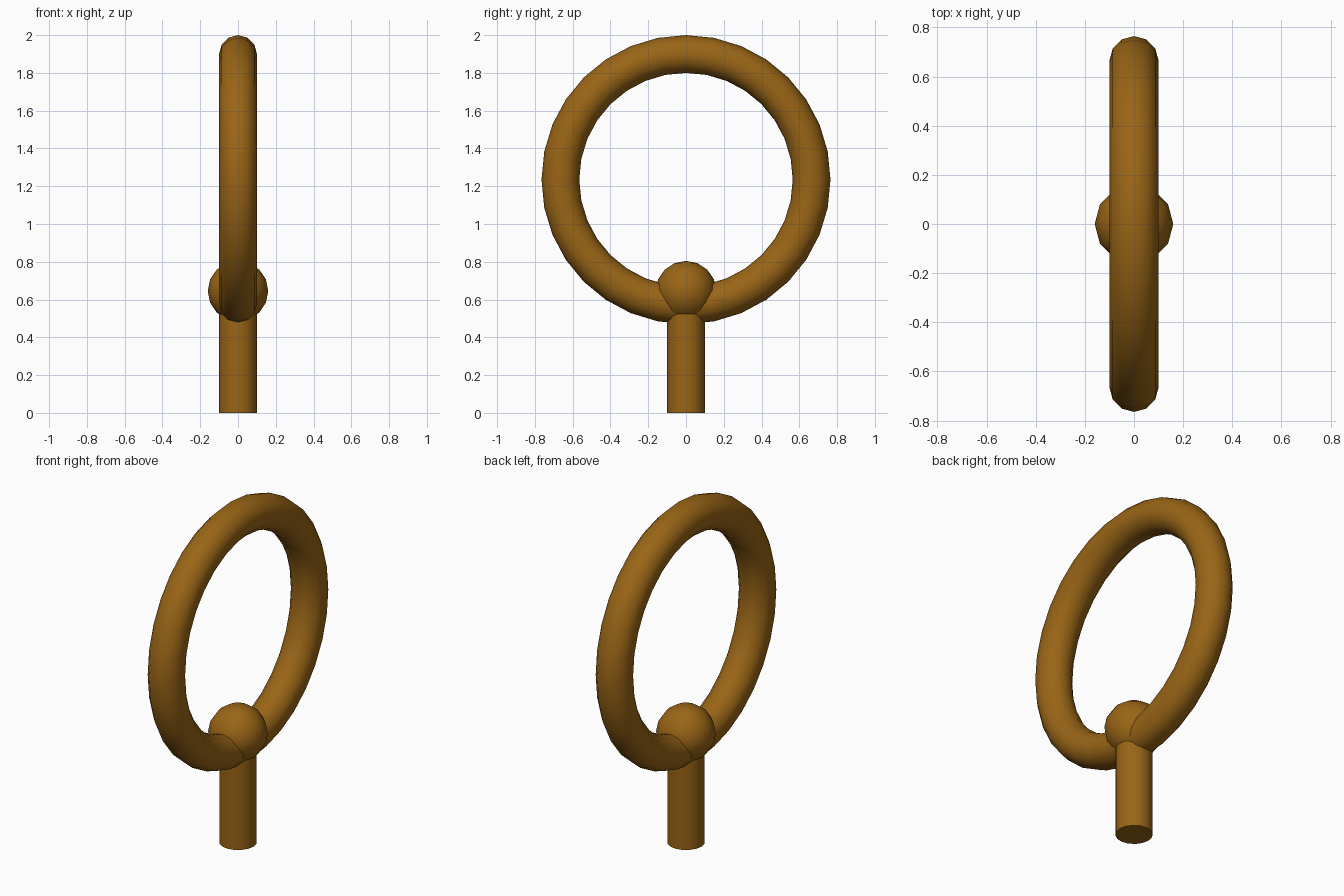
import bpy
from math import pi, radians

if "Cube" in bpy.data.objects:
    bpy.data.objects.remove(bpy.data.objects["Cube"])

mat = bpy.data.materials.new("bronze")
mat.diffuse_color = (0.32, 0.13, 0.008, 1)
mat.use_nodes = True
mat.node_tree.nodes["Principled BSDF"].inputs["Base Color"].default_value = mat.diffuse_color


def finish(name):
    ob = bpy.context.object
    ob.name = name
    ob.data.materials.append(mat)
    bpy.ops.object.shade_smooth_by_angle(angle=radians(50))
    return ob


# Upright ring, its axis along x
bpy.ops.mesh.primitive_torus_add(major_radius=0.665, minor_radius=0.1,
                                 major_segments=32, minor_segments=12,
                                 location=(0, 0, 1.235), rotation=(0, pi / 2, 0))
finish("ring")

# Ball joining ring and stem
bpy.ops.mesh.primitive_uv_sphere_add(radius=0.16, segments=12, ring_count=8,
                                     location=(0, 0, 0.645))
finish("ball_joint")

# Straight stem, ending inside the ball
bpy.ops.mesh.primitive_cylinder_add(radius=0.1, depth=0.6, vertices=16,
                                    location=(0, 0, 0.3))
finish("stem")
